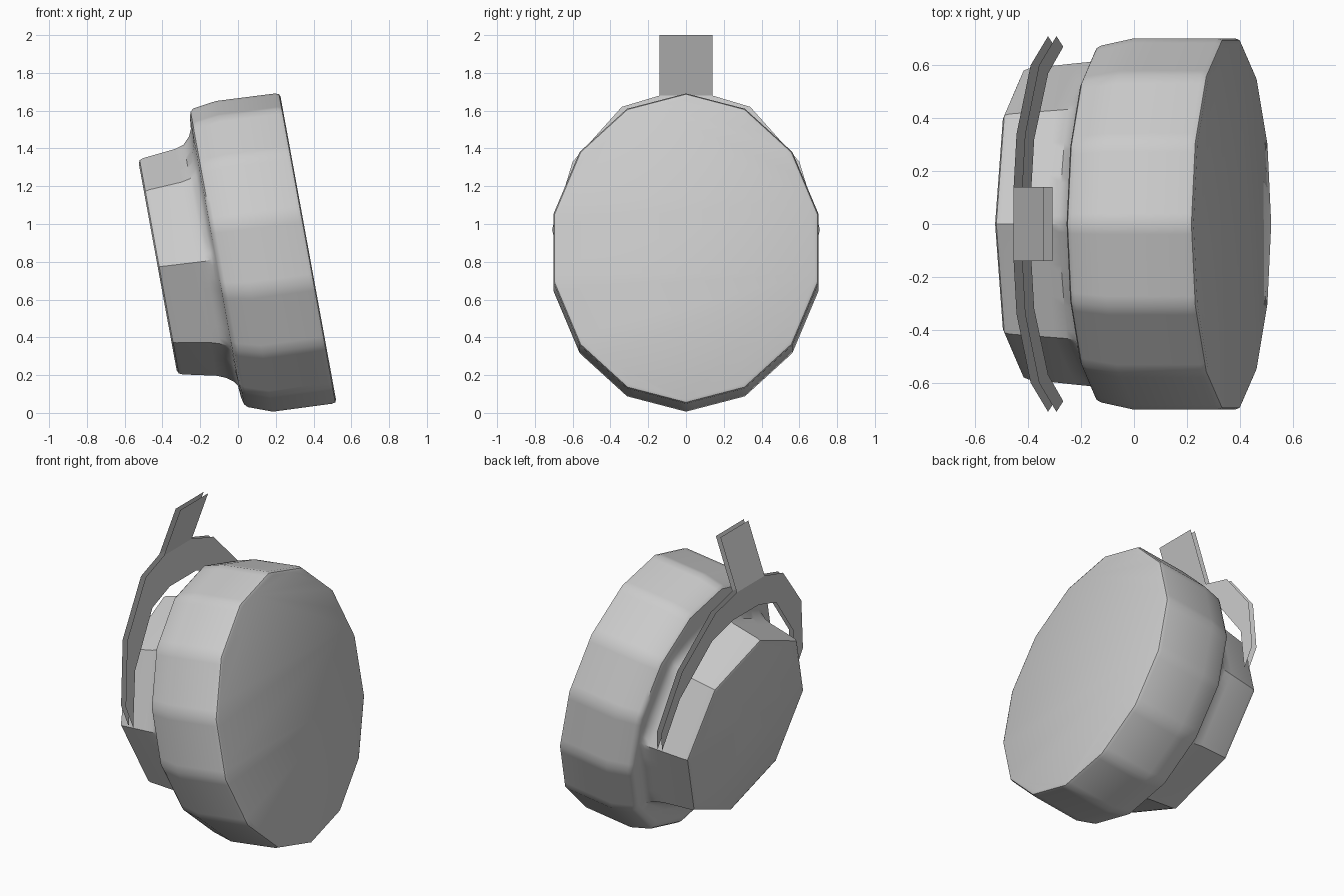
import bpy, bmesh
from math import pi, sin, cos, floor
from mathutils import Matrix, Vector

if "Cube" in bpy.data.objects:
    bpy.data.objects.remove(bpy.data.objects["Cube"])

TILT = 0.181           # lean of the whole body, radians
SAMPLES = 112          # divisible by both 14 and 8


def polygon_point(t, sides):
    """Point at parameter t (0..1) on a unit polygon with a corner at the top."""
    k = floor(t * sides + 1e-6)
    f = t * sides - k
    a, b = 2 * pi * k / sides, 2 * pi * (k + 1) / sides
    return Vector((sin(a) * (1 - f) + sin(b) * f, cos(a) * (1 - f) + cos(b) * f))


def make_object(name, bm, matrix=Matrix()):
    bmesh.ops.transform(bm, matrix=matrix, verts=bm.verts)
    mesh = bpy.data.meshes.new(name)
    bm.to_mesh(mesh)
    bm.free()
    obj = bpy.data.objects.new(name, mesh)
    bpy.context.collection.objects.link(obj)
    return obj


# Body: 14-sided drum blending into an 8-sided rear boss
# ring = (axis position, y radius, up radius, up offset, blend towards octagon)
rings = [
    (0.370, 0.700, 0.815, -0.045, 0), (0.364, 0.713, 0.829, -0.045, 0),
    (0.345, 0.720, 0.835, -0.043, 0), (0.030, 0.720, 0.836, -0.027, 0),
    (-0.095, 0.692, 0.804, -0.012, 0), (-0.113, 0.682, 0.788, -0.010, 0),
    (-0.122, 0.665, 0.755, -0.007, 0), (-0.128, 0.640, 0.690, -0.003, 0.4),
    (-0.145, 0.622, 0.660, -0.010, 0.75), (-0.180, 0.612, 0.628, -0.015, 1),
    (-0.230, 0.607, 0.610, -0.012, 1), (-0.405, 0.588, 0.582, -0.001, 1),
    (-0.424, 0.580, 0.574, 0.0, 1), (-0.432, 0.562, 0.556, 0.0, 1),
]
bm = bmesh.new()
loops = []
for a, ry, ru, off, mix in rings:
    loop = []
    for i in range(SAMPLES):
        t = i / SAMPLES
        p = polygon_point(t, 14).lerp(polygon_point(t, 8), mix)
        loop.append(bm.verts.new((a, p.x * ry, off + p.y * ru)))
    loops.append(loop)
for l0, l1 in zip(loops, loops[1:]):
    for i in range(SAMPLES):
        j = (i + 1) % SAMPLES
        bm.faces.new((l0[i], l0[j], l1[j], l1[i]))
bm.faces.new(loops[0])
bm.faces.new(loops[-1])
bmesh.ops.recalc_face_normals(bm, faces=bm.faces)
body = make_object("drum_body", bm,
                   Matrix.Translation((0, 0, 0.85)) @ Matrix.Rotation(-TILT, 4, 'Y'))
bpy.context.view_layer.objects.active = body
body.select_set(True)
bpy.ops.object.shade_smooth_by_angle(angle=0.6)
body.select_set(False)

# Bracket: two parallel thin sheets, each a half-arch with an upright tab
outer = [(0.14, 1.68), (0.34, 1.62), (0.60, 1.33), (0.71, 0.97)]
inner = [(0.13, 1.49), (0.32, 1.43), (0.57, 1.14), (0.67, 0.83)]


def bracket_sheet(name, shift):
    bm = bmesh.new()

    def row(profile):
        pts = [(-y, z) for y, z in reversed(profile)] + profile
        return [bm.verts.new((-0.455 + shift + (1.68 - z) * 0.183, y, z)) for y, z in pts]

    o, n = row(outer), row(inner)
    for i in range(len(o) - 1):
        bm.faces.new((o[i], n[i], n[i + 1], o[i + 1]))
    top = [bm.verts.new((-0.34 + shift, y, 2.0)) for y in (-0.14, 0.14)]
    bm.faces.new((o[3], o[4], top[1], top[0]))
    bmesh.ops.recalc_face_normals(bm, faces=bm.faces)
    return make_object(name, bm)


bracket_sheet("bracket_rear_sheet", 0.0)
bracket_sheet("bracket_front_sheet", 0.032)
